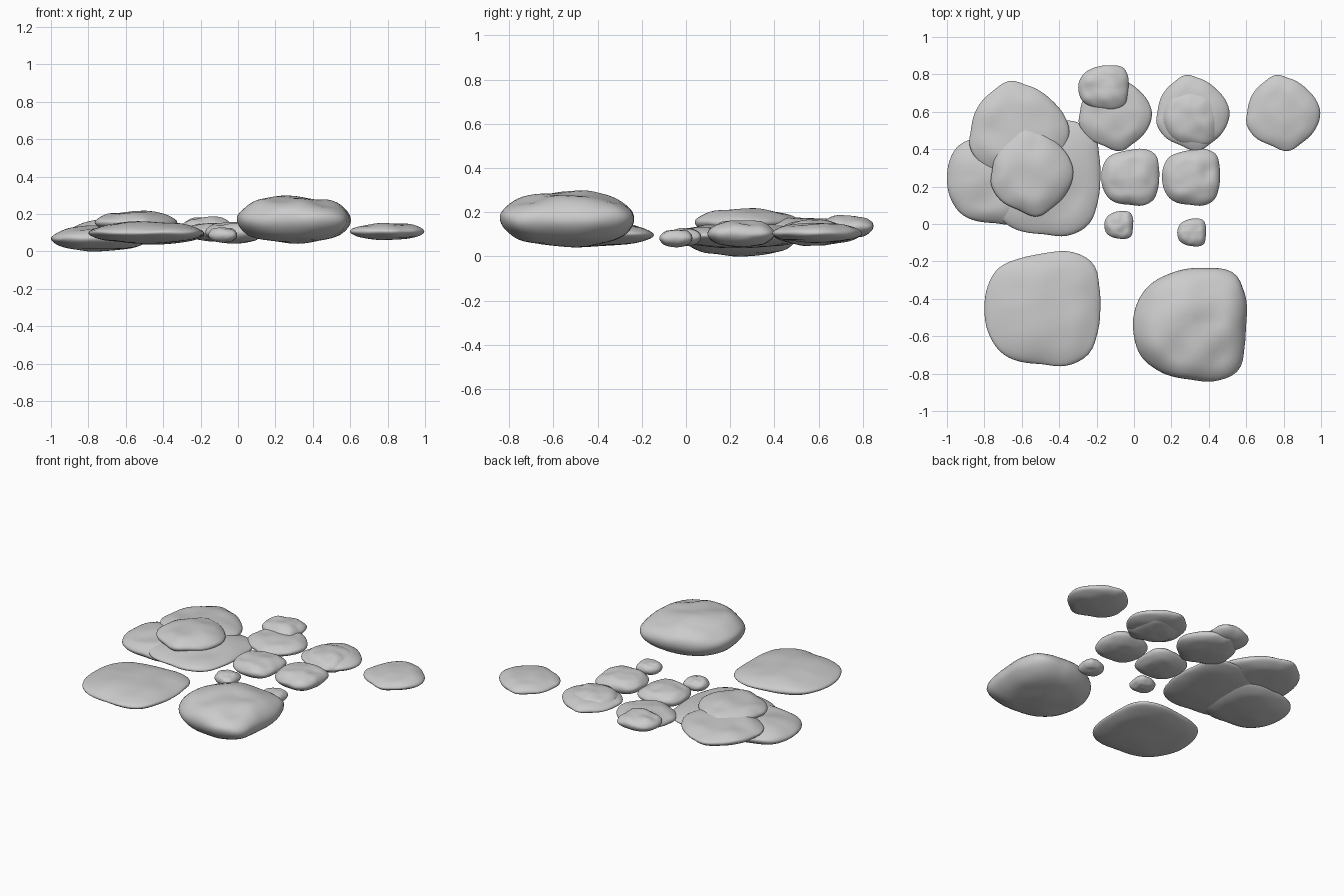
import bpy, bmesh
from math import sin, cos, pi, atan2, hypot
from mathutils import Vector, noise

if "Cube" in bpy.data.objects:
    bpy.data.objects.remove(bpy.data.objects["Cube"])

# Plan outlines, normalised to the bounding box of each stone
KITE = [(.98, 0), (.9, .28), (.62, .63), (.12, .92), (-.2, 1), (-.54, .8), (-.84, .48),
        (-.97, .03), (-1, -.26), (-.8, -.6), (-.34, -.85), (.12, -1), (.47, -.8), (.8, -.5)]
SLAB = [(1, 0), (.98, .4), (.89, .77), (.61, .97), (.03, .98), (-.35, .9), (-.77, .7),
        (-.97, .3), (-1, -.03), (-.9, -.5), (-.68, -.8), (-.03, -.98), (.45, -1), (.8, -.8), (.95, -.43)]
BLOCK = [(1, 0), (.95, .6), (.77, .9), (.28, .98), (-.3, .9), (-.74, .64), (-.98, .1),
         (-.97, -.2), (-.84, -.57), (-.57, -.8), (0, -.97), (.54, -.98), (.87, -.8), (.97, -.4)]


def outline_radius(pts, a):
    """Smooth periodic radius from outline points."""
    pol = sorted((atan2(y, x) % (2 * pi), hypot(x, y)) for x, y in pts)
    n = len(pol)
    i = max([k for k in range(n) if pol[k][0] <= a + 1e-9], default=n - 1)
    a0, r0 = pol[i]
    a1, r1 = pol[(i + 1) % n]
    span = (a1 - a0) % (2 * pi)
    t = ((a - a0) % (2 * pi)) / span
    p, q = pol[i - 1][1], pol[(i + 2) % n][1]
    return .5 * (2 * r0 + (r1 - p) * t + (2 * p - 5 * r0 + 4 * r1 - q) * t * t
                 + (3 * r0 - p - 3 * r1 + q) * t ** 3)


def stone(name, pts, x0, x1, y0, y1, z0, z1, full=1.0, seed=0, segs=64, rings=28):
    """Rounded, slightly lumpy pebble filling the given box."""
    c = Vector(((x0 + x1) / 2, (y0 + y1) / 2, (z0 + z1) / 2))
    h = Vector(((x1 - x0) / 2, (y1 - y0) / 2, (z1 - z0) / 2))
    radii = [outline_radius(pts, 2 * pi * k / segs) for k in range(segs)]
    bm = bmesh.new()

    def point(k, phi):
        a = 2 * pi * k / segs
        u, w = abs(cos(phi)) ** full, sin(phi)
        # outline softens to a circle towards the top and bottom
        r = u * (radii[k] * u + .97 * (1 - u))
        x, y = r * cos(a), r * sin(a)
        n = noise.noise(Vector((x * 1.8, y * 1.8, w * 1.2 + seed * 7.3)))
        step = .06 * sin(u * 11 + 2 * n) * (1 - w * w)
        z = w * (.96 + .14 * n + step) + .12 * n * u
        return bm.verts.new(c + Vector((x * h.x, y * h.y, z * h.z)))

    bottom, top = point(0, -pi / 2), point(0, pi / 2)
    grid = [[point(k, -pi / 2 + pi * j / rings) for k in range(segs)] for j in range(1, rings)]
    for k in range(segs):
        m = (k + 1) % segs
        bm.faces.new((bottom, grid[0][m], grid[0][k]))
        bm.faces.new((top, grid[-1][k], grid[-1][m]))
        for lo, hi in zip(grid, grid[1:]):
            bm.faces.new((lo[k], lo[m], hi[m], hi[k]))
    for f in bm.faces:
        f.smooth = True
    me = bpy.data.meshes.new(name)
    bm.to_mesh(me)
    bm.free()
    ob = bpy.data.objects.new(name, me)
    bpy.context.collection.objects.link(ob)
    return ob


# Two large front stones
stone("front_left_stone", SLAB, -.80, -.18, -.755, -.15, .04, .16, 1.0, 1)
stone("front_right_stone", BLOCK, -.01, .60, -.84, -.23, .04, .295, .8, 2)

# Stacked cluster at the back left
stone("cluster_base_stone", SLAB, -1.0, -.48, .0, .49, .0, .14, .9, 3)
stone("cluster_wide_stone", SLAB, -.78, -.18, -.06, .55, .035, .15, 1.0, 4)
stone("cluster_back_stone", KITE, -.88, -.34, .22, .765, .06, .18, 1.0, 5)
stone("cluster_top_stone", KITE, -.765, -.32, .04, .515, .09, .217, .95, 6)

# Back row
stone("back_left_stone", KITE, -.295, .10, .39, .79, .05, .155, 1.0, 7)
stone("back_left_cap", BLOCK, -.30, -.03, .61, .85, .08, .187, .9, 8)
stone("back_middle_stone", KITE, .12, .515, .39, .797, .06, .15, 1.0, 9)
stone("back_middle_cap", BLOCK, .145, .455, .42, .73, .045, .168, .9, 10)
stone("back_right_stone", KITE, .60, 1.0, .39, .797, .06, .152, 1.0, 9)

# Middle pair and two small pebbles
stone("middle_left_stone", SLAB, -.175, .135, .10, .40, .04, .16, .9, 11)
stone("middle_right_stone", SLAB, .15, .46, .10, .40, .04, .165, .9, 12)
stone("small_left_pebble", BLOCK, -.16, -.005, -.08, .07, .045, .13, .85, 13)
stone("small_right_pebble", BLOCK, .23, .385, -.12, .03, .04, .125, .85, 14)
